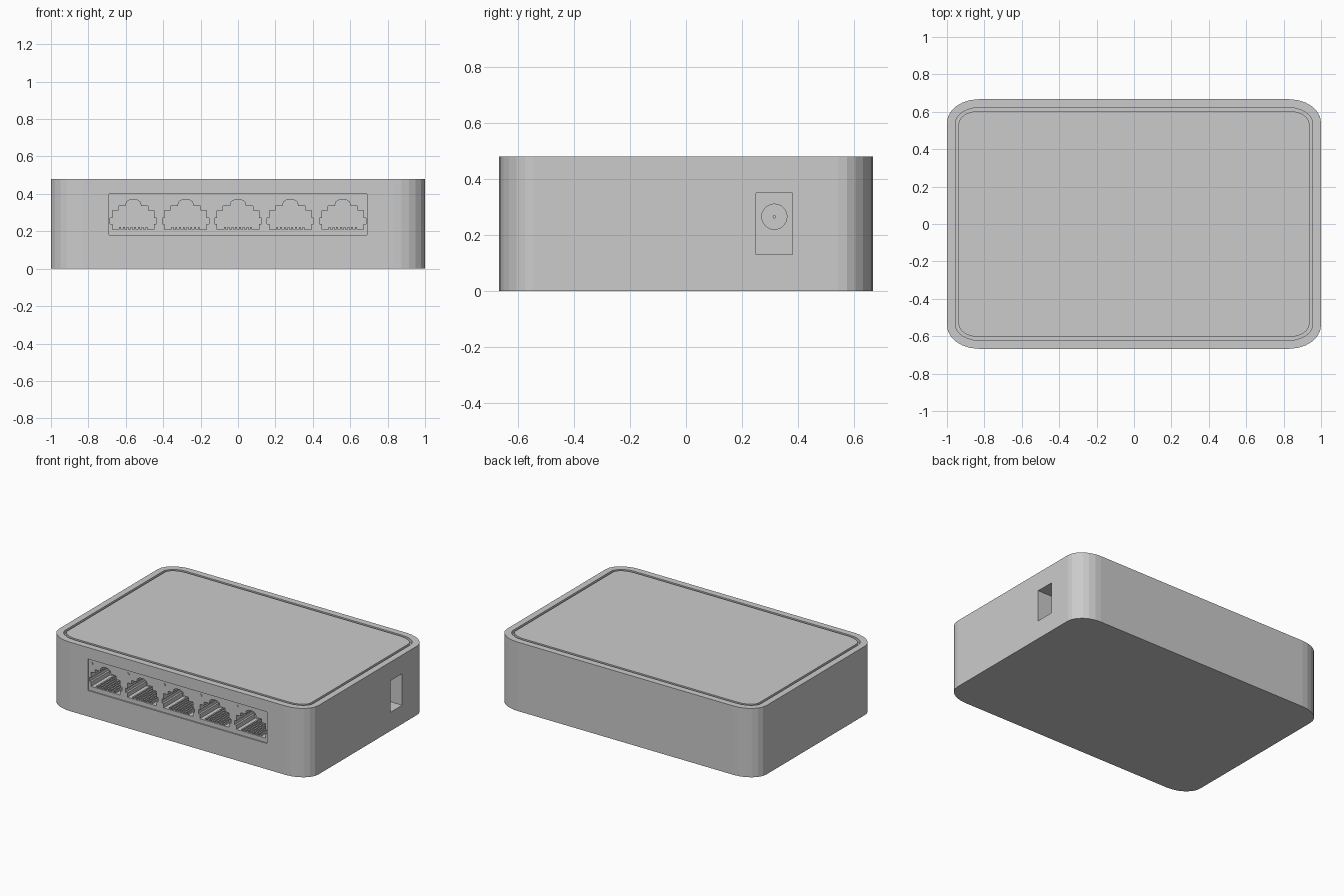
import bpy, bmesh, math

if "Cube" in bpy.data.objects:
    bpy.data.objects.remove(bpy.data.objects["Cube"])

W, D, H = 1.0, 0.667, 0.48
PORT_X = [-0.56, -0.28, 0.0, 0.28, 0.56]


def prism(bm, pts, axis, a, b):
    """Extrude a closed 2D outline along an axis from a to b."""
    place = {'x': lambda p, t: (t, p[0], p[1]),
             'y': lambda p, t: (p[0], t, p[1]),
             'z': lambda p, t: (p[0], p[1], t)}[axis]
    lo = [bm.verts.new(place(p, a)) for p in pts]
    hi = [bm.verts.new(place(p, b)) for p in pts]
    bm.faces.new(lo)
    bm.faces.new(hi)
    n = len(pts)
    for i in range(n):
        bm.faces.new((lo[i], lo[(i + 1) % n], hi[(i + 1) % n], hi[i]))


def make(name, prisms):
    bm = bmesh.new()
    for p in prisms:
        prism(bm, *p)
    bmesh.ops.recalc_face_normals(bm, faces=bm.faces)
    me = bpy.data.meshes.new(name)
    bm.to_mesh(me)
    bm.free()
    ob = bpy.data.objects.new(name, me)
    bpy.context.scene.collection.objects.link(ob)
    return ob


def rect(x0, x1, y0, y1):
    return [(x0, y0), (x1, y0), (x1, y1), (x0, y1)]


def circle(cx, cy, r, n=24):
    return [(cx + r * math.cos(2 * math.pi * i / n),
             cy + r * math.sin(2 * math.pi * i / n)) for i in range(n)]


def rounded(inset, seg=6):
    """Case outline with elliptical corners, offset inwards."""
    hx, hy = W - inset, D - inset
    rx, ry = 0.17 - inset * 0.9, 0.125 - inset * 0.9
    pts = []
    for k, (sx, sy) in enumerate([(1, 1), (-1, 1), (-1, -1), (1, -1)]):
        for i in range(seg + 1):
            t = math.pi / 2 * (k + i / seg)
            pts.append((sx * (hx - rx) + rx * math.cos(t),
                        sy * (hy - ry) + ry * math.sin(t)))
    return pts


def cut(target, name, prisms):
    c = make(name, prisms)
    c.hide_render = True
    c.hide_viewport = True
    c.display_type = 'WIRE'
    m = target.modifiers.new(name, 'BOOLEAN')
    m.operation = 'DIFFERENCE'
    m.solver = 'EXACT'
    m.object = c


# Case
case = make("case", [(rounded(0), 'z', 0, H)])

# Groove around the lid: shallow pocket with a slightly smaller lid in it
cut(case, "lid_pocket_cutter", [(rounded(0.045), 'z', H - 0.025, H + 0.1)])
make("lid", [(rounded(0.062), 'z', H - 0.026, H)])

# Recessed front panel
cut(case, "panel_cutter", [(rect(-0.69, 0.69, 0.18, 0.40), 'y', -0.75, -0.658)])

# Network ports: stepped opening mirrored about its centre
half = [(0.112, 0.21), (0.112, 0.24), (0.125, 0.24), (0.125, 0.27),
        (0.112, 0.27), (0.112, 0.31), (0.08, 0.31), (0.08, 0.335),
        (0.042, 0.335), (0.036, 0.358), (0.016, 0.37)]
port = half + [(-x, z) for x, z in reversed(half)]
cut(case, "port_cutter",
    [([(x + cx, z) for x, z in port], 'y', -0.75, -0.45) for cx in PORT_X])

# Contact strips on the floor of every port
make("port_contacts",
     [(rect(cx + dx - 0.005, cx + dx + 0.005, 0.205, 0.222), 'y', -0.655, -0.445)
      for cx in PORT_X for dx in [(i - 3.5) * 0.02 for i in range(8)]])

# Status lights at the upper left of every port
make("status_lights",
     [(circle(cx - 0.107, 0.372, 0.01, 12), 'y', -0.662, -0.65) for cx in PORT_X])

# Power socket on the right side
cut(case, "power_recess_cutter", [(rect(0.25, 0.38, 0.13, 0.35), 'x', 0.85, 1.1)])
cut(case, "power_barrel_cutter", [(circle(0.315, 0.265, 0.045), 'x', 0.72, 0.9)])
make("power_pin", [(circle(0.315, 0.265, 0.006, 10), 'x', 0.71, 0.85)])
